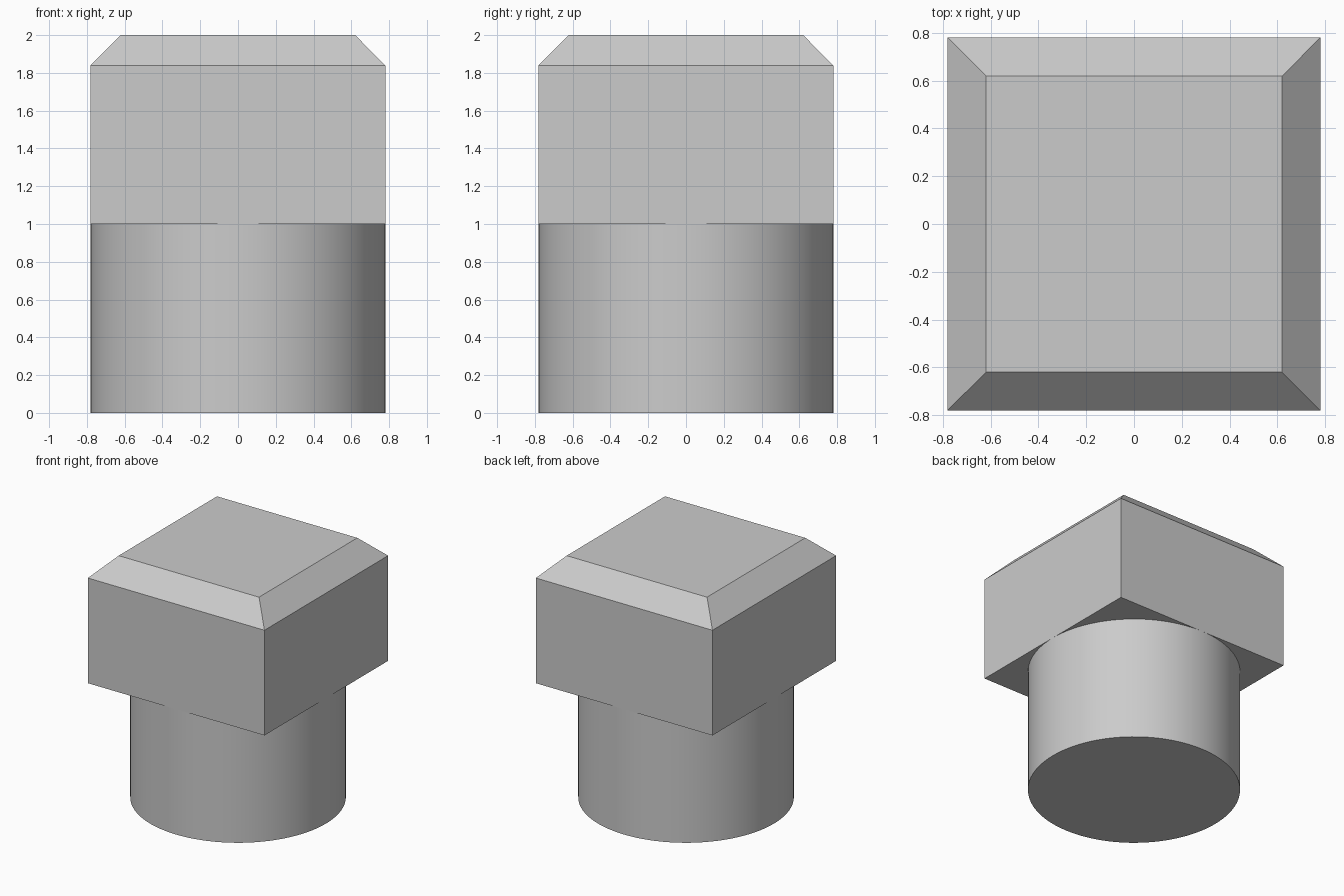
import bpy
import bmesh
from mathutils import Matrix

cube = bpy.data.objects.get("Cube")
if cube:
    bpy.data.objects.remove(cube, do_unlink=True)

HALF = 0.78      # half width of the head and radius of the shaft
MID = 1.0        # height where the shaft meets the head
TOP = 2.0
CHAMFER = 0.16

grey = bpy.data.materials.new("plain grey")
grey.use_nodes = True
colour = (0.6, 0.6, 0.6, 1.0)
grey.diffuse_color = colour
grey.node_tree.nodes["Principled BSDF"].inputs["Base Color"].default_value = colour


def add_part(name, bm):
    mesh = bpy.data.meshes.new(name)
    bmesh.ops.recalc_face_normals(bm, faces=bm.faces)
    bm.to_mesh(mesh)
    bm.free()
    mesh.materials.append(grey)
    obj = bpy.data.objects.new(name, mesh)
    bpy.context.collection.objects.link(obj)
    return obj


# Round shaft, its top closed off by the underside of the head
bm = bmesh.new()
bmesh.ops.create_cone(bm, cap_ends=True, segments=96, radius1=HALF, radius2=HALF,
                      depth=MID, matrix=Matrix.Translation((0, 0, MID / 2)))
bm.normal_update()
bmesh.ops.delete(bm, geom=[f for f in bm.faces if f.normal.z > 0.9], context='FACES_ONLY')
shaft = add_part("shaft", bm)
bpy.ops.object.select_all(action='DESELECT')
shaft.select_set(True)
bpy.context.view_layer.objects.active = shaft
bpy.ops.object.shade_smooth_by_angle()

# Square head with a chamfered top rim
bm = bmesh.new()
size = Matrix.Diagonal((2 * HALF, 2 * HALF, TOP - MID, 1))
bmesh.ops.create_cube(bm, size=1, matrix=Matrix.Translation((0, 0, (TOP + MID) / 2)) @ size)
rim = [e for e in bm.edges if all(v.co.z > TOP - 0.01 for v in e.verts)]
bmesh.ops.bevel(bm, geom=rim, offset=CHAMFER, offset_type='OFFSET', segments=1,
                profile=0.5, affect='EDGES')
add_part("head", bm)
